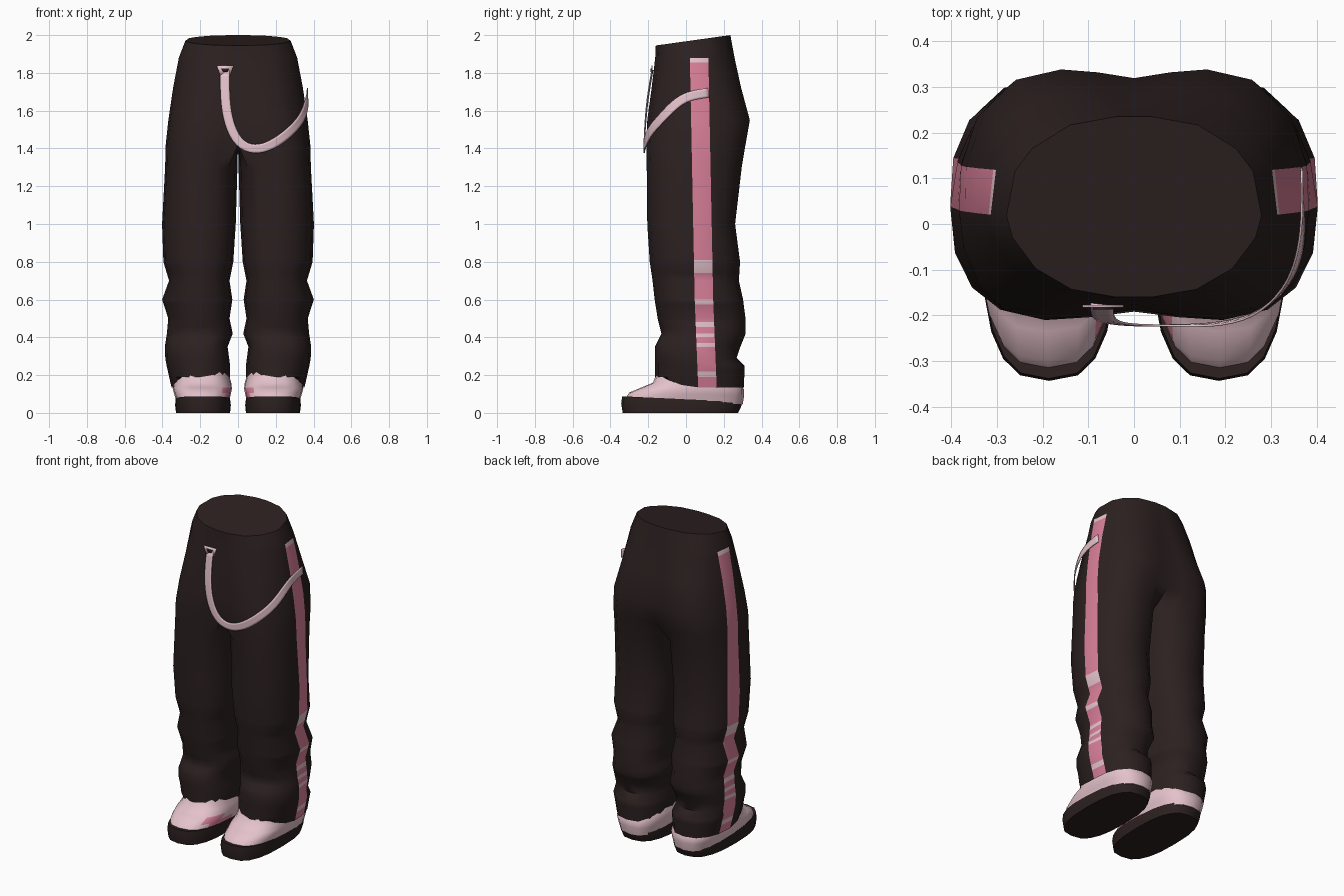
import bpy, bmesh
from math import sin, cos, asin, radians, copysign
from mathutils import Vector

cube = bpy.data.objects.get("Cube")
if cube:
    bpy.data.objects.remove(cube)


def material(name, rgb):
    m = bpy.data.materials.new(name)
    m.use_nodes = True
    m.diffuse_color = (*rgb, 1)
    m.node_tree.nodes["Principled BSDF"].inputs["Base Color"].default_value = (*rgb, 1)
    return m


DARK = material("charcoal brown", (.025, .0148, .0145))
PINK = material("rose pink", (.68, .21, .31))
PALE = material("pale pink", (.78, .54, .60))


def finish(name, bm, mats, mirror=False, smooth=0, thickness=0, angle=55):
    """Turn a bmesh into a shaded object with its modifiers."""
    bmesh.ops.recalc_face_normals(bm, faces=bm.faces[:])
    mesh = bpy.data.meshes.new(name)
    bm.to_mesh(mesh)
    bm.free()
    for m in mats:
        mesh.materials.append(m)
    ob = bpy.data.objects.new(name, mesh)
    bpy.context.collection.objects.link(ob)
    if mirror:
        mod = ob.modifiers.new("mirror", "MIRROR")
        mod.use_clip = True
    if smooth:
        mod = ob.modifiers.new("smooth", "SUBSURF")
        mod.levels = mod.render_levels = smooth
        mod.boundary_smooth = "PRESERVE_CORNERS"
    if thickness:
        mod = ob.modifiers.new("thickness", "SOLIDIFY")
        mod.thickness = thickness
        mod.offset = 0
    bpy.ops.object.select_all(action="DESELECT")
    bpy.context.view_layer.objects.active = ob
    ob.select_set(True)
    bpy.ops.object.shade_smooth_by_angle(angle=radians(angle))
    return ob


def power(v, e):
    return copysign(abs(v) ** e, v)


def loft(bm, rings):
    """Skin closed rings; returns the vertex rows and (row, column, face)."""
    rows = [[bm.verts.new(p) for p in ring] for ring in rings]
    n = len(rows[0])
    made = []
    for r in range(len(rows) - 1):
        for c in range(n):
            d = (c + 1) % n
            f = bm.faces.new((rows[r][c], rows[r][d], rows[r + 1][d], rows[r + 1][c]))
            made.append((r, c, f))
    return rows, made


# Trousers profile: height, outer x, inner x, front y, back y
PROFILE = [
    (2, .28, 0, -.16, .235), (1.88, .315, 0, -.163, .257), (1.72, .345, 0, -.182, .292),
    (1.55, .37, 0, -.205, .338), (1.42, .383, 0, -.21, .315), (1.3, .386, .003, -.208, .295),
    (1.0, .402, .012, -.205, .26), (.8, .395, .025, -.192, .286), (.7, .365, .045, -.177, .28),
    (.6, .402, .03, -.166, .302), (.5, .37, .045, -.15, .315), (.42, .378, .028, -.13, .316),
    (.35, .387, .055, -.165, .288), (.29, .385, .047, -.165, .268), (.25, .378, .042, -.165, .31),
    (.135, .352, .042, -.165, .307)]
# Pale worn patches across the side stripe
PATCHES = [(1.88, 1.855), (.81, .74), (.6, .575), (.48, .455), (.42, .4), (.37, .35), (.22, .19)]
STRIPE_TOP = 1.88


def section(z):
    for a, b in zip(PROFILE, PROFILE[1:]):
        if a[0] >= z >= b[0]:
            k = (a[0] - z) / (a[0] - b[0])
            return [p + (q - p) * k for p, q in zip(a, b)][1:]


def leg_ring(z):
    ox, ix, yf, yb = section(z)
    cy, ry = (yf + yb) / 2, (yb - yf) / 2
    cx = .2 - .27 * max(0, z - 1.4)
    hip = min(1, max(0, (z - 1.3) / .12))
    cleft = .07 * min(1, max(0, (1.85 - z) / .3))
    e = .87 + .13 * max(0, z - 1.5) * 2
    edge = .058 - .02 * z + .02 * max(0, .6 - z)
    stripe = [asin(power((y - cy) / ry, 1 / e)) for y in (edge, edge + .098)]
    angles = [radians(a) for a in (-90, -66, -43, -20)] + stripe + [radians(a) for a in (40, 65, 90)]
    pts = [(cx + (ox - cx) * abs(cos(t)) ** e, cy + ry * power(sin(t), e)) for t in angles]
    # Inner side: round on the leg, flat on the centre plane at the hips
    half = [(.5, 1 - cleft / 3), (1, 1 - cleft), (1, .5), (1, 0), (1, -.5), (1, cleft - 1), (.5, cleft / 3 - 1)]
    for i, (hx, hy) in enumerate(half):
        t = radians(90 - 22.5 * (i + 1))
        fx = hip * hx + (1 - hip) * cos(t) ** .8
        fy = hip * hy + (1 - hip) * power(sin(t), .8)
        pts.append((cx - (cx - ix) * fx, cy + ry * fy))
    ring = []
    for x, y in pts:
        h = z
        if z == PROFILE[0][0]:       # waist slopes down to the front
            h -= .055 * (yb - y) / (yb - yf)
        if z == PROFILE[-1][0]:      # hem arches over the shoe
            h += .08 * max(0, (cy - y) / ry) ** 2
        ring.append((x, y, h))
    return ring


# Trousers with side stripes
heights = sorted({p[0] for p in PROFILE} | {z for pair in PATCHES for z in pair}, reverse=True)
bm = bmesh.new()
rows, made = loft(bm, [leg_ring(z) for z in heights])
bm.faces.new(rows[0])
for r, c, f in made:
    if c == 4 and heights[r] <= STRIPE_TOP:
        mid = (heights[r] + heights[r + 1]) / 2
        f.material_index = 2 if any(a > mid > b for a, b in PATCHES) else 1
hidden = [f for r, c, f in made if all(abs(v.co.x) < .0005 for v in f.verts)]
bmesh.ops.delete(bm, geom=hidden, context="FACES")
finish("trousers", bm, [DARK, PINK, PALE], mirror=True)


def shoe_ring(z, x0, x1, yf, yb, drop=0, n=20):
    """Rounded outline, lowered by drop at the heel."""
    ring = []
    for i in range(n):
        t = radians(360 * i / n - 90)
        u = power(sin(t), .78)
        ring.append(((x0 + x1) / 2 + (x1 - x0) / 2 * power(cos(t), .72),
                     (yf + yb) / 2 + (yb - yf) / 2 * u, z - drop * (1 + u) / 2))
    return ring


# Shoe soles
bm = bmesh.new()
rows, made = loft(bm, [shoe_ring(0, .042, .328, -.335, .275),
                       shoe_ring(.05, .038, .333, -.343, .29, .02),
                       shoe_ring(.088, .042, .33, -.338, .3, .03)])
bm.faces.new(rows[0])
bm.faces.new(rows[-1])
finish("shoe_soles", bm, [DARK], mirror=True, angle=45)

# Shoe uppers, with a rose patch on the inner flank
bm = bmesh.new()
rows, made = loft(bm, [shoe_ring(.075, .047, .326, -.322, .3, .03),
                       shoe_ring(.108, .038, .338, -.3, .308, .015),
                       shoe_ring(.135, .032, .346, -.235, .306, .01),
                       shoe_ring(.16, .036, .34, -.175, .285),
                       shoe_ring(.225, .055, .33, -.15, .24)])
bm.faces.new(rows[0])
bm.faces.new(rows[-1])
for r, c, f in made:
    mid = f.calc_center_median()
    if r < 2 and mid.x < .075 and -.26 < mid.y < -.06:
        f.material_index = 1
finish("shoe_uppers", bm, [PALE, PINK], mirror=True)

# Hanging strap draped from the belt loop to the left side
PATH = [(-.07, -.178, 1.815), (-.07, -.205, 1.66), (-.05, -.216, 1.53), (0, -.222, 1.425),
        (.085, -.222, 1.388), (.18, -.222, 1.415), (.275, -.2, 1.485), (.342, -.13, 1.56),
        (.364, -.06, 1.635), (.37, .01, 1.68), (.366, .12, 1.695)]
path = [Vector(p) for p in PATH]
bm = bmesh.new()
pairs = []
for i, p in enumerate(path):
    along = path[min(i + 1, len(path) - 1)] - path[max(i - 1, 0)]
    out = Vector((p.x * .4, p.y - .06, 0)) if p.x < .25 else Vector((p.x, (p.y - .06) * 1.6, 0))
    side = along.cross(out).normalized() * .025
    pairs.append((bm.verts.new(p - side), bm.verts.new(p + side)))
for (a, b), (c, d) in zip(pairs, pairs[1:]):
    bm.faces.new((a, b, d, c))
finish("hanging_strap", bm, [PALE], smooth=2, thickness=.005)


def plate(name, mat, y, top, bottom, z1, z0):
    """Thin trapezoid facing the front."""
    bm = bmesh.new()
    corners = [(-top, z1), (top, z1), (bottom, z0), (-bottom, z0)]
    bm.faces.new([bm.verts.new((x - .068, y, z)) for x, z in corners])
    finish(name, bm, [mat], thickness=.005)


# Belt loop and its slot
plate("belt_loop", PALE, -.18, .045, .026, 1.838, 1.785)
plate("belt_loop_slot", DARK, -.185, .022, .012, 1.823, 1.805)
